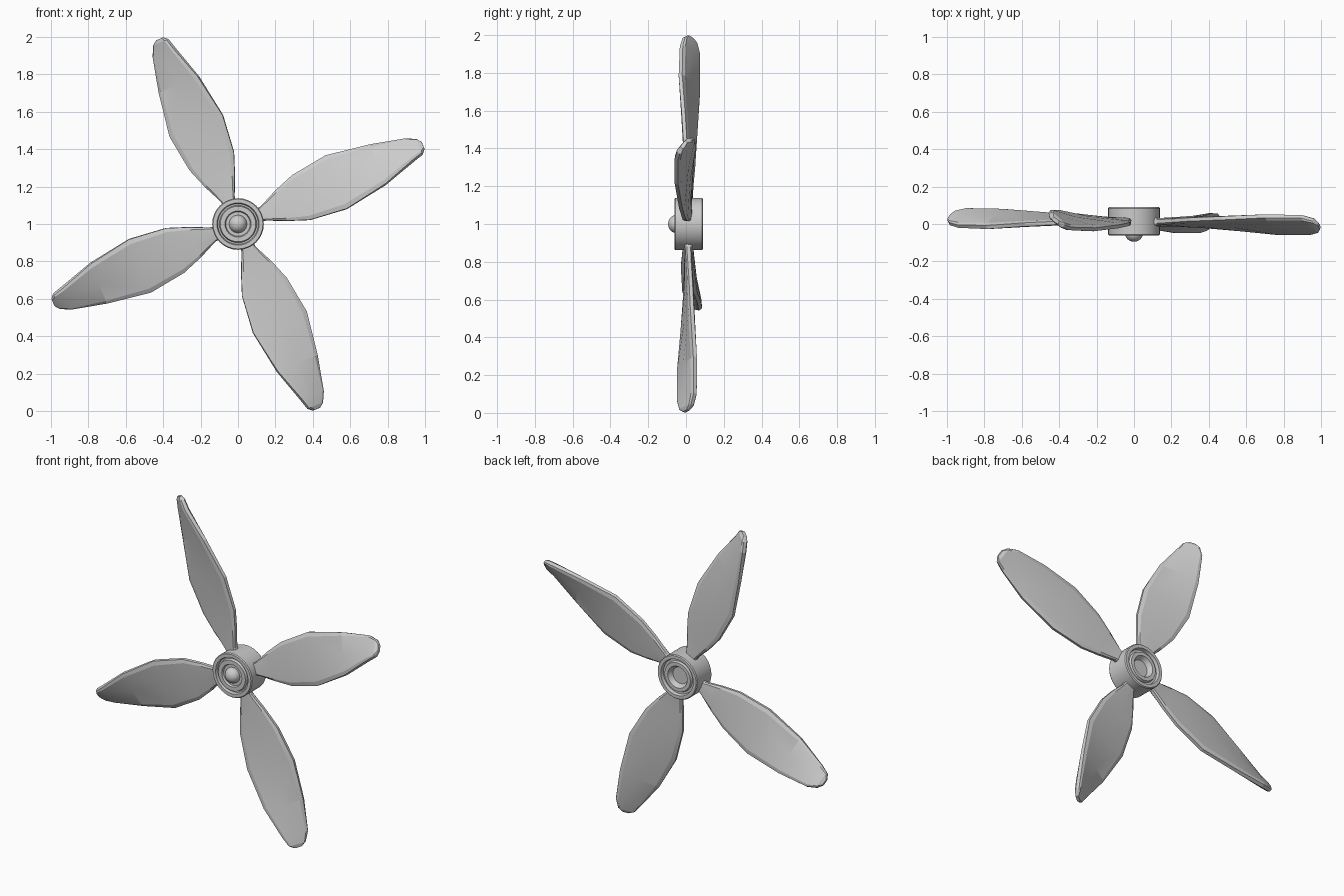
import bpy, bmesh, math
from mathutils import Matrix, Vector

if "Cube" in bpy.data.objects:
    bpy.data.objects.remove(bpy.data.objects["Cube"])

CENTRE = Matrix.Translation((0, 0, 1))
TILT = Matrix.Rotation(math.radians(-1.2), 4, 'Z')


def finish(name, bm, matrix, smooth):
    bmesh.ops.remove_doubles(bm, verts=bm.verts, dist=1e-5)
    bmesh.ops.recalc_face_normals(bm, faces=bm.faces)
    mesh = bpy.data.meshes.new(name)
    bm.to_mesh(mesh)
    bm.free()
    mesh.transform(matrix)
    obj = bpy.data.objects.new(name, mesh)
    bpy.context.collection.objects.link(obj)
    if smooth:
        bpy.ops.object.select_all(action='DESELECT')
        obj.select_set(True)
        bpy.context.view_layer.objects.active = obj
        bpy.ops.object.shade_smooth_by_angle(angle=math.radians(smooth))
    return obj


def lathe(name, profile, segments=32):
    """Spin (radius, y) points around the y axis."""
    bm = bmesh.new()
    verts = [bm.verts.new((r, y, 0)) for r, y in profile]
    edges = [bm.edges.new(p) for p in zip(verts, verts[1:])]
    bmesh.ops.spin(bm, geom=verts + edges, cent=(0, 0, 0), axis=(0, 1, 0),
                   angle=math.tau, steps=segments, use_merge=True)
    return finish(name, bm, CENTRE, 30)


# Hub: stepped rings on the front, rings and a shallow bore at the back
lathe("hub", [
    (0, -0.05), (0.065, -0.05), (0.07, -0.062), (0.095, -0.062),
    (0.10, -0.045), (0.108, -0.045), (0.113, -0.062), (0.133, -0.062),
    (0.138, -0.056), (0.138, 0.084), (0.133, 0.09), (0.113, 0.09),
    (0.108, 0.07), (0.095, 0.07), (0.09, 0.085), (0.068, 0.085),
    (0.052, 0.055), (0, 0.055)])

# Rounded shaft cap on the front
R = 0.048
lathe("shaft_cap", [(0, -0.03), (R, -0.03)] + [
    (R * math.cos(t), -0.05 - 0.045 * math.sin(t))
    for t in (i * math.pi / 12 for i in range(7))], 24)

# Blade stations: distance, lower edge (across, depth), upper edge, thickness
STATIONS = [
    (0.10, -0.032, 0.008, 0.036, 0.016, 0.042),
    (0.145, -0.038, 0.008, 0.040, 0.016, 0.036),
    (0.25, -0.083, 0.004, 0.090, 0.022, 0.032),
    (0.365, -0.124, -0.001, 0.133, 0.030, 0.032),
    (0.57, -0.143, -0.015, 0.164, 0.041, 0.034),
    (0.81, -0.100, -0.034, 0.128, 0.057, 0.036),
    (1.00, -0.037, -0.032, 0.084, 0.058, 0.036),
    (1.055, -0.021, -0.020, 0.058, 0.042, 0.032),
    (1.075, 0.000, -0.002, 0.036, 0.022, 0.018)]
# Chamfered lens section: fraction across chord, fraction of thickness
HALF = [(0, 0.28), (0.08, 0.5), (0.5, 0.58), (0.92, 0.5), (1, 0.28)]
SECTION = HALF + [(c, -t) for c, t in reversed(HALF)]


def blade(name, angle):
    bm = bmesh.new()
    rings = []
    for u, v0, y0, v1, y1, thick in STATIONS:
        low, high = Vector((u, y0, v0)), Vector((u, y1, v1))
        normal = (high - low).cross(Vector((1, 0, 0))).normalized()
        rings.append([bm.verts.new(low.lerp(high, c) + normal * t * thick)
                      for c, t in SECTION])
    n = len(SECTION)
    for a, b in zip(rings, rings[1:]):
        for i in range(n):
            j = (i + 1) % n
            bm.faces.new((a[i], a[j], b[j], b[i]))
    bm.faces.new(rings[0])
    bm.faces.new(rings[-1])
    turn = Matrix.Rotation(-math.radians(angle), 4, 'Y')
    return finish(name, bm, CENTRE @ TILT @ turn, 12)


# Four twisted blades around the hub
for k in range(4):
    blade(f"blade_{k + 1}", 22 + 90 * k)
